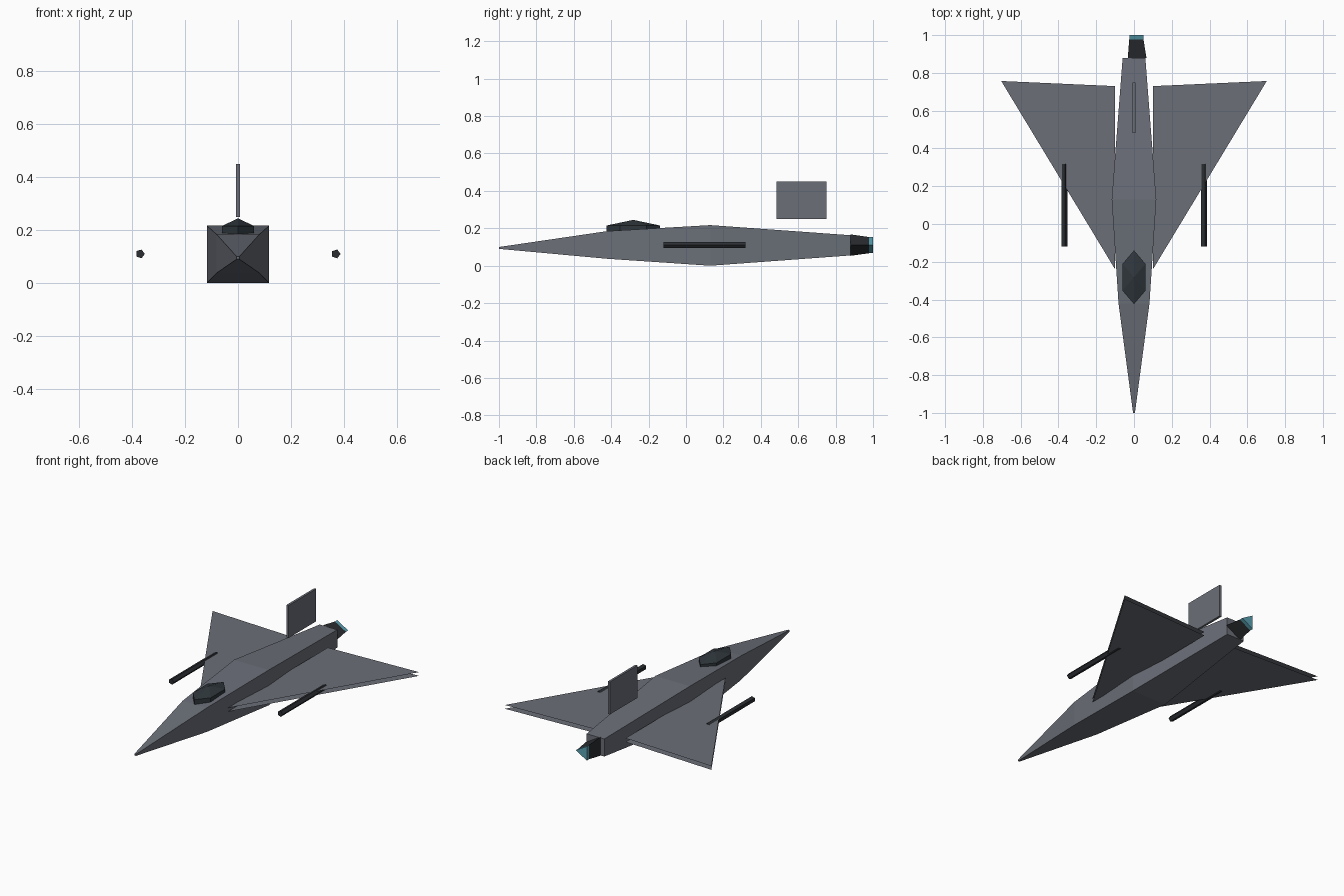
import bpy
import bmesh
from math import cos, sin, pi

if "Cube" in bpy.data.objects:
    bpy.data.objects.remove(bpy.data.objects["Cube"], do_unlink=True)


def material(name, rgb):
    m = bpy.data.materials.new(name)
    m.use_nodes = True
    m.diffuse_color = (*rgb, 1)
    m.node_tree.nodes["Principled BSDF"].inputs["Base Color"].default_value = (*rgb, 1)
    return m


hull_grey = material("hull grey", (0.145, 0.157, 0.186))
dark_metal = material("dark metal", (0.024, 0.027, 0.032))
canopy_glass = material("canopy glass", (0.028, 0.037, 0.044))
exhaust_cyan = material("exhaust cyan", (0.10, 0.36, 0.45))


def finish(name, bm, mat, fix_normals=True):
    if fix_normals:
        bmesh.ops.recalc_face_normals(bm, faces=bm.faces)
    mesh = bpy.data.meshes.new(name)
    bm.to_mesh(mesh)
    bm.free()
    mesh.materials.append(mat)
    obj = bpy.data.objects.new(name, mesh)
    bpy.context.collection.objects.link(obj)
    return obj


def loft(name, rings, mat):
    """Skin equal-sized rings of points and cap both ends."""
    bm = bmesh.new()
    loops = [[bm.verts.new(p) for p in ring] for ring in rings]
    n = len(loops[0])
    for a, b in zip(loops, loops[1:]):
        for i in range(n):
            j = (i + 1) % n
            bm.faces.new((a[i], a[j], b[j], b[i]))
    bm.faces.new(loops[0])
    bm.faces.new(loops[-1])
    return finish(name, bm, mat)


def polygon(sides, radius, y, x=0.0, z=0.11):
    """Upright regular polygon with one corner pointing to +x."""
    angles = [2 * pi * i / sides for i in range(sides)]
    return [(x + radius * cos(a), y, z + radius * sin(a)) for a in angles]


def rectangle(y, half, low, high):
    return [(-half, y, low), (half, y, low), (half, y, high), (-half, y, high)]


# Fuselage: square sections from the pointed nose to the blunt tail
loft("fuselage", [
    rectangle(-1.0, 0.005, 0.09, 0.1),
    rectangle(-0.42, 0.082, 0.037, 0.185),
    rectangle(0.13, 0.118, 0.0, 0.217),
    rectangle(0.88, 0.06, 0.055, 0.163),
], hull_grey)

# Three-sided engine nozzle and glowing exhaust
loft("engine_nozzle", [polygon(3, 0.066, 0.88), polygon(3, 0.05, 0.978)], dark_metal)
loft("engine_exhaust", [polygon(3, 0.05, 0.978), polygon(3, 0.05, 1.0)], exhaust_cyan)

# Tail fin: a thin plate standing clear of the hull
loft("tail_fin", [rectangle(y, 0.007, 0.25, 0.45) for y in (0.483, 0.75)], hull_grey)

# Canopy: six-sided dome sunk into the hull
bm = bmesh.new()
bmesh.ops.create_uvsphere(bm, u_segments=6, v_segments=3, radius=1)
for v in bm.verts:
    v.co = (v.co.x * 0.081, v.co.y * 0.164 - 0.282, v.co.z * 0.06 + 0.185)
finish("canopy", bm, canopy_glass)

# Delta wings (open upper and lower skins) and the weapon tubes on them
for side, label in ((1, "left"), (-1, "right")):
    bm = bmesh.new()
    for z, facing in ((0.121, 1), (0.098, -1)):
        outline = [(0.1, -0.24), (0.703, 0.757), (0.1, 0.73)]
        face = bm.faces.new([bm.verts.new((side * x, y, z)) for x, y in outline])
        face.normal_update()
        if face.normal.z * facing < 0:
            face.normal_flip()
    finish(label + "_wing", bm, hull_grey, fix_normals=False)
    loft(label + "_weapon_tube",
         [polygon(5, 0.0175, y, side * 0.37) for y in (-0.12, 0.317)], dark_metal)
